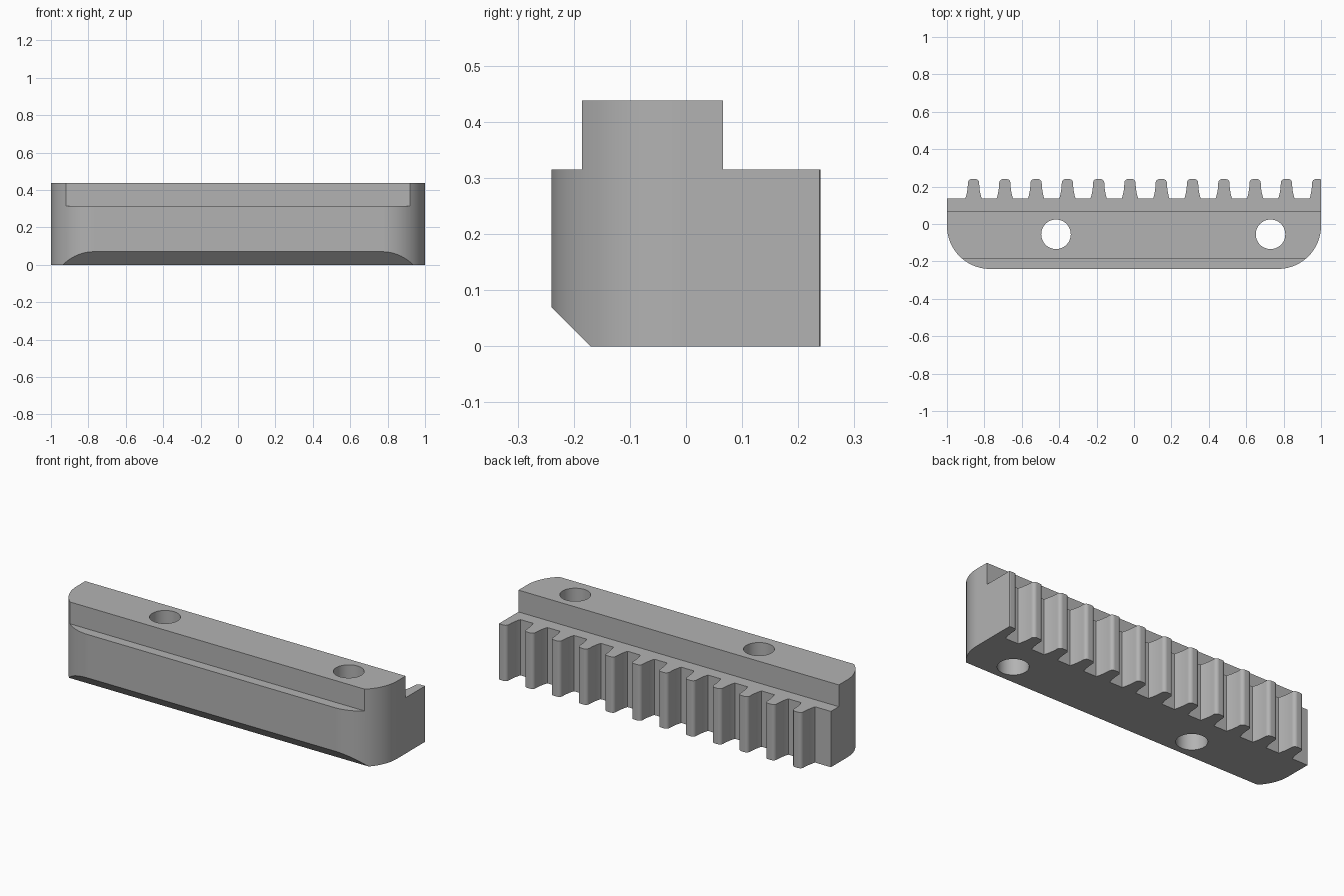
import bpy, bmesh, math
from mathutils import Vector

cube = bpy.data.objects.get("Cube")
if cube:
    bpy.data.objects.remove(cube, do_unlink=True)

HEIGHT, FRONT, ROOT, TIP = 0.438, -0.24, 0.136, 0.24
CORNER_R, TIP_R, PITCH = 0.23, 0.02, 0.1673

steel = bpy.data.materials.new("grey steel")
grey = (0.45, 0.45, 0.45, 1)
steel.diffuse_color = grey
steel.use_nodes = True
steel.node_tree.nodes["Principled BSDF"].inputs["Base Color"].default_value = grey


def arc(cx, cy, r, start, end, steps):
    angles = [math.radians(start + (end - start) * i / steps) for i in range(steps + 1)]
    return [(cx + r * math.cos(a), cy + r * math.sin(a)) for a in angles]


def prism(name, points, sweep):
    """Extrude a closed outline of 3D points along a vector."""
    bm = bmesh.new()
    face = bm.faces.new([bm.verts.new(p) for p in points])
    new = bmesh.ops.extrude_face_region(bm, geom=[face])["geom"]
    bmesh.ops.translate(bm, vec=Vector(sweep),
                        verts=[g for g in new if isinstance(g, bmesh.types.BMVert)])
    bmesh.ops.recalc_face_normals(bm, faces=bm.faces)
    mesh = bpy.data.meshes.new(name)
    bm.to_mesh(mesh)
    bm.free()
    mesh.materials.append(steel)
    obj = bpy.data.objects.new(name, mesh)
    bpy.context.collection.objects.link(obj)
    return obj


# Plan outline: rounded front corners, then the teeth from right end to left end
cy = FRONT + CORNER_R
outline = arc(-1 + CORNER_R, cy, CORNER_R, 180, 270, 24)
outline += arc(1 - CORNER_R, cy, CORNER_R, 270, 360, 24)

flank = [(0.044, ROOT), (0.040, 0.148), (0.036, 0.165), (0.033, 0.182), (0.031, 0.2)]
half_tooth = flank + arc(0.010, TIP - TIP_R, TIP_R, 0, 90, 8)
tooth = half_tooth + [(-x, y) for x, y in reversed(half_tooth)]
teeth = []
for i in reversed(range(12)):
    centre = -0.858 + i * PITCH
    teeth += [(centre + x, y) for x, y in tooth]
# The last tooth is cut flush with the end of the bar
outline += [(1, 0.238)] + [p for p in teeth if p[0] < 0.999] + [(-1, ROOT)]

rack = prism("toothed_rack", [(x, y, 0) for x, y in outline], (0, 0, HEIGHT))

# Side section: front chamfer, narrow front ledge, raised rail, rear shelf
section = [(-0.27, 0.10), (-0.07, -0.10), (0.3, -0.10), (0.3, 0.315), (0.066, 0.315),
           (0.066, 0.5), (-0.185, 0.5), (-0.185, 0.315), (-0.27, 0.315)]
cutters = [(prism("section_cutter", [(-1.1, y, z) for y, z in section], (2.2, 0, 0)),
            'INTERSECT')]

# Two bolt holes through the rail
for side, x in (("right", -0.417), ("left", 0.73)):
    circle = arc(x, -0.055, 0.079, 0, 360, 48)[:-1]
    cutters.append((prism(side + "_hole_cutter", [(a, b, -0.2) for a, b in circle],
                          (0, 0, 0.9)), 'DIFFERENCE'))

bpy.ops.object.select_all(action='DESELECT')
bpy.context.view_layer.objects.active = rack
rack.select_set(True)
for cutter, operation in cutters:
    mod = rack.modifiers.new(cutter.name, 'BOOLEAN')
    mod.operation, mod.object, mod.solver = operation, cutter, 'EXACT'
    bpy.ops.object.modifier_apply(modifier=mod.name)
    bpy.data.objects.remove(cutter, do_unlink=True)

# Smooth curved walls, crisp machined edges
bpy.ops.object.shade_smooth_by_angle(angle=math.radians(25))
weighted = rack.modifiers.new("flat_face_normals", 'WEIGHTED_NORMAL')
weighted.keep_sharp = True
